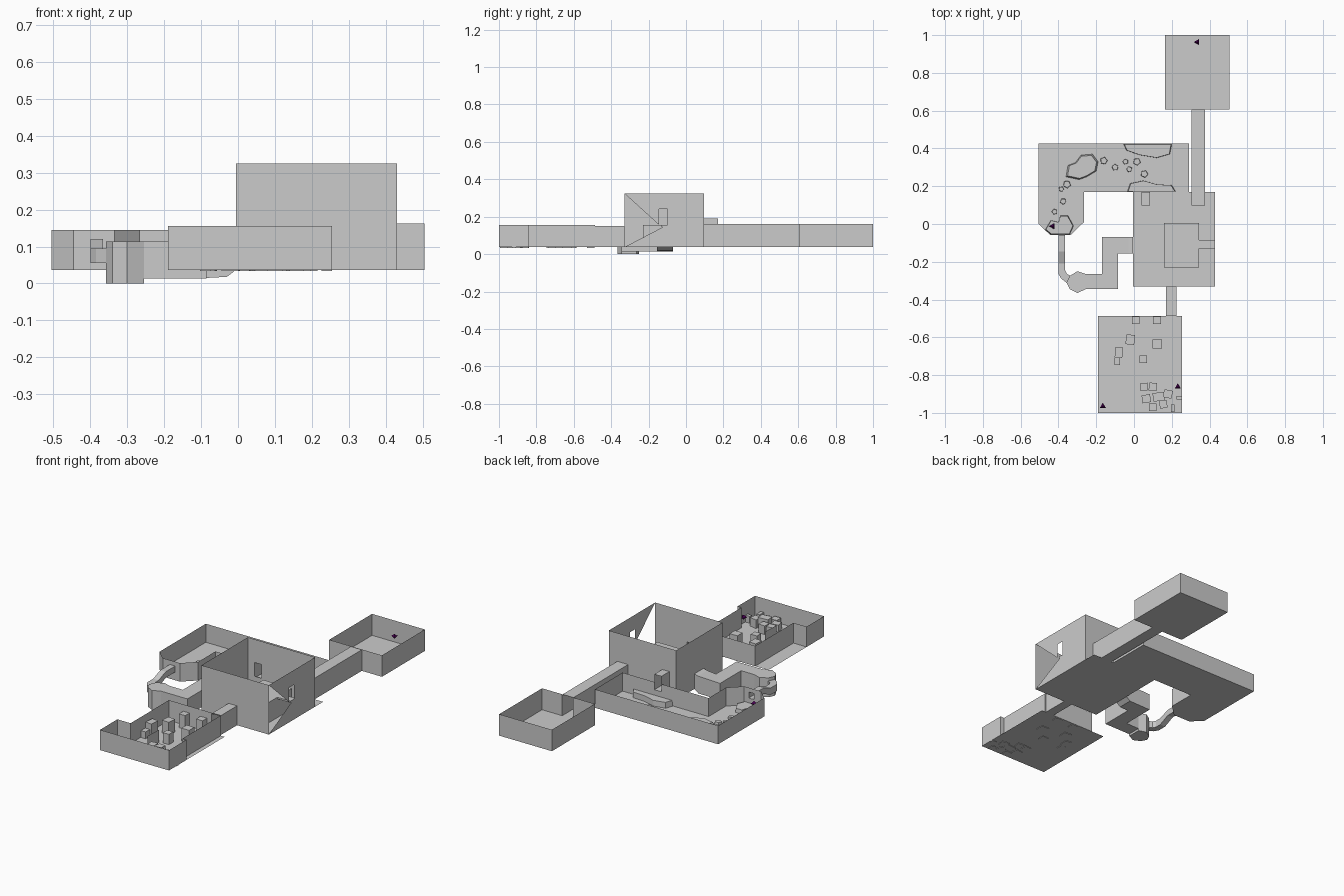
import bpy, bmesh, math, random
from mathutils import Vector, Matrix

if "Cube" in bpy.data.objects:
    bpy.data.objects.remove(bpy.data.objects["Cube"])

random.seed(4)
F = 0.037  # main floor level


def finish(name, bm, mat=None):
    bmesh.ops.remove_doubles(bm, verts=bm.verts, dist=1e-5)
    me = bpy.data.meshes.new(name)
    bm.to_mesh(me)
    bm.free()
    ob = bpy.data.objects.new(name, me)
    bpy.context.collection.objects.link(ob)
    if mat:
        me.materials.append(mat)
    return ob


def face(bm, pts):
    return bm.faces.new([bm.verts.new(p) for p in pts])


def panel(bm, p, q, z0, z1, holes=()):
    """Vertical wall sheet from p to q; holes are (start, end, low, high)."""
    p, q = Vector(p), Vector(q)
    d = (q - p).normalized()
    us = sorted({0, (q - p).length, *[v for h in holes for v in h[:2]]})
    zs = sorted({z0, z1, *[v for h in holes for v in h[2:]]})
    for a, b in zip(us, us[1:]):
        for c, e in zip(zs, zs[1:]):
            u, z = (a + b) / 2, (c + e) / 2
            if any(h[0] < u < h[1] and h[2] < z < h[3] for h in holes):
                continue
            A, B = p + d * a, p + d * b
            face(bm, [(*A, c), (*B, c), (*B, e), (*A, e)])


def room(name, pts, z0, z1, holes={}, floor=None, roof=False, skip=()):
    """Open-topped room from an outline, with holes keyed by wall number."""
    bm = bmesh.new()
    for i, p in enumerate(pts):
        if i not in skip:
            panel(bm, p, pts[(i + 1) % len(pts)], z0, z1, holes.get(i, ()))
    face(bm, [(*p, z0) for p in (floor or pts)])
    if roof:
        face(bm, [(*p, z1) for p in pts])
    return finish(name, bm)


def tube(name, sections):
    """Square passage through sections (left x, y, right x, y, low, high)."""
    bm = bmesh.new()
    rings = [[(a, b, l), (c, d, l), (c, d, h), (a, b, h)] for a, b, c, d, l, h in sections]
    for r, s in zip(rings, rings[1:]):
        for i in range(4):
            j = (i + 1) % 4
            face(bm, [r[i], r[j], s[j], s[i]])
    return finish(name, bm)


def block(name, x0, x1, y0, y1, z0, z1, turn=0):
    bm = bmesh.new()
    bmesh.ops.create_cube(bm, size=1)
    bm.transform(Matrix.Translation(((x0 + x1) / 2, (y0 + y1) / 2, (z0 + z1) / 2))
                 @ Matrix.Rotation(turn, 4, 'Z')
                 @ Matrix.Diagonal((x1 - x0, y1 - y0, z1 - z0, 1)))
    return finish(name, bm)


def slab(name, pts, z1, inset=0.9):
    """Low raised patch with slightly sloping sides."""
    bm = bmesh.new()
    c = sum((Vector(p) for p in pts), Vector((0, 0))) / len(pts)
    top = [c + (Vector(p) - c) * inset for p in pts]
    for i in range(len(pts)):
        j = (i + 1) % len(pts)
        face(bm, [(*pts[i], F), (*pts[j], F), (*top[j], z1), (*top[i], z1)])
    face(bm, [(*p, z1) for p in top])
    return finish(name, bm)


def rect(x0, x1, y0, y1):
    return [(x0, y0), (x1, y0), (x1, y1), (x0, y1)]


# north room and its passage
room("north_room", rect(0.165, 0.505, 0.605, 1.0), F, 0.162, {0: [(0.14, 0.21, F, 0.16)]})
tube("north_passage", [(0.305, 0.605, 0.375, 0.605, F, 0.16), (0.305, 0.097, 0.375, 0.097, F, 0.16)])

# tall central room; the east wall is a broken sheet built separately
room("central_room", rect(-0.005, 0.43, -0.33, 0.097), F, 0.325,
     {0: [(0.175, 0.23, F, 0.15)],
      2: [(0.055, 0.125, F, 0.16), (0.345, 0.39, 0.11, 0.19)],
      3: [(0.167, 0.252, F, 0.125)]},
     floor=rect(-0.005, 0.43, -0.33, 0.17), skip=(1,))
bm = bmesh.new()
for poly in ([(-.33, F), (.097, F), (.097, .157), (-.10, .157)],
             [(-.10, .157), (.097, .157), (.097, .24), (-.10, .24)],
             [(-.145, .24), (.097, .24), (.097, .325), (-.33, .325)],
             [(-.33, .325), (-.145, .157), (-.145, .24)]):
    face(bm, [(0.43, y, z) for y, z in poly])
finish("central_east_wall", bm)
block("central_platform", 0.16, 0.345, -0.23, 0.005, F, 0.156)
block("platform_bridge", 0.345, 0.43, -0.13, -0.085, 0.146, 0.156)
tube("raised_doorway", [(0.04, 0.097, 0.085, 0.097, 0.10, 0.19), (0.04, 0.17, 0.085, 0.17, 0.10, 0.19)])

# L-shaped hall
room("hall", [(-0.505, 0.425), (-0.505, 0.0), (-0.445, -0.057), (-0.335, -0.057),
              (-0.265, 0.01), (-0.265, 0.17), (0.29, 0.17), (0.29, 0.425)], F, 0.145,
     {2: [(0.045, 0.08, 0.085, 0.12)], 5: [(0.305, 0.35, 0.10, 0.145)]})
slab("large_rock", [(-.36, .25), (-.29, .235), (-.25, .25), (-.20, .28), (-.19, .33),
                    (-.22, .37), (-.28, .365), (-.31, .325), (-.35, .31)], 0.06)
slab("north_ledge", [(-.055, .423), (-.04, .39), (.03, .365), (.12, .35), (.19, .37), (.20, .423)], 0.06, 0.97)
slab("south_ledge", [(-.035, .172), (-.02, .215), (.05, .23), (.12, .21), (.20, .205), (.22, .172)], 0.07, 0.97)
slab("entry_rock", [(-.47, -.03), (-.44, -.055), (-.34, -.055), (-.32, -.01), (-.35, .045),
                    (-.39, .045), (-.40, .01), (-.44, .02)], 0.06, 0.95)
for x, y in [(-.42, .065), (-.375, .12), (-.385, .185), (-.355, .21), (-.16, .335), (-.10, .30),
             (-.045, .33), (-.025, .29), (.015, .33), (.055, .265)]:
    r = random.uniform(0.014, 0.022)
    a0 = random.random() * 6
    slab("stepping_stone", [(x + r * math.cos(a0 + k * math.tau / 5), y + r * math.sin(a0 + k * math.tau / 5))
                            for k in range(5)], 0.05)

# crawl tunnel, round chamber and winding passage
tube("crawl_tunnel", [(-.40, -.057, -.365, -.057, .085, .12), (-.40, -.145, -.365, -.145, .085, .12),
                      (-.40, -.21, -.365, -.21, .055, .095), (-.40, -.265, -.365, -.245, .055, .095),
                      (-.385, -.29, -.355, -.265, .055, .095), (-.357, -.31, -.335, -.275, .055, .095)])
room("round_chamber", [(-.357, -.31), (-.34, -.345), (-.30, -.365), (-.255, -.345),
                       (-.255, -.265), (-.30, -.25), (-.34, -.275)], 0.0, 0.113,
     {3: [(0, 0.08, 0.013, 0.113)]}, roof=True)
tube("winding_passage", [(-.255, -.345, -.255, -.265, .013, .113), (-.085, -.345, -.17, -.265, .014, .113),
                         (-.085, -.155, -.17, -.07, .015, .113), (-.03, -.155, -.03, -.07, .018, .118),
                         (-.005, -.155, -.005, -.07, F, .125)])

# south room with its narrower rear half
tube("south_passage", [(.17, -.33, .225, -.33, F, .15), (.17, -.487, .225, -.487, F, .15)])
room("south_room", [(-.19, -1), (.255, -1), (.255, -.84), (.23, -.84), (.23, -.487),
                    (-.105, -.487), (-.105, -.84), (-.19, -.84)], F, 0.155,
     {4: [(0.005, 0.06, F, 0.15)]}, floor=rect(-.19, .255, -1, -.487))
bm = bmesh.new()
panel(bm, (.005, -.84), (.009, -.74), F, 0.11)
finish("partition", bm)
for x, y, w, d, h, t in [(.01, -.51, .04, .04, .08, 0), (.122, -.51, .042, .04, .08, 0),
                         (-.02, -.612, .046, .052, .075, -.08), (.122, -.636, .05, .048, .075, 0),
                         (-.08, -.68, .04, .055, .075, -.1), (-.088, -.727, .03, .04, .04, 0),
                         (.05, -.716, .04, .04, .06, 0), (.053, -.862, .04, .04, .05, .1),
                         (.10, -.862, .042, .042, .05, -.1), (.065, -.925, .045, .042, .04, .15),
                         (.13, -.915, .06, .045, .06, .1), (.10, -.97, .04, .04, .04, 0),
                         (.18, -.90, .045, .042, .05, -.2), (.205, -.975, .02, .04, .04, 0),
                         (.155, -.955, .04, .04, .04, .2), (.24, -.92, .028, .02, .04, 0)]:
    block("crate", x - w / 2, x + w / 2, y - d / 2, y + d / 2, F - 0.003, F + h, t)

# floating purple markers
purple = bpy.data.materials.new("purple")
purple.diffuse_color = (0.07, 0.0, 0.09, 1)
purple.use_nodes = True
purple.node_tree.nodes["Principled BSDF"].inputs["Base Color"].default_value = purple.diffuse_color
for x, y, t in [(.335, .963, math.pi), (-.43, -.012, math.pi), (-.165, -.965, math.pi / 2), (.232, -.862, math.pi / 2)]:
    bm = bmesh.new()
    for s in (1, -1):
        base = [(0.019 * math.cos(k * math.tau / 3), 0.019 * math.sin(k * math.tau / 3), 0) for k in range(3)]
        for k in range(3):
            face(bm, [base[k], base[(k + 1) % 3], (0, 0, 0.014 * s)][::s])
    bm.transform(Matrix.Translation((x, y, 0.09)) @ Matrix.Rotation(t, 4, 'Z'))
    finish("marker", bm, purple)
